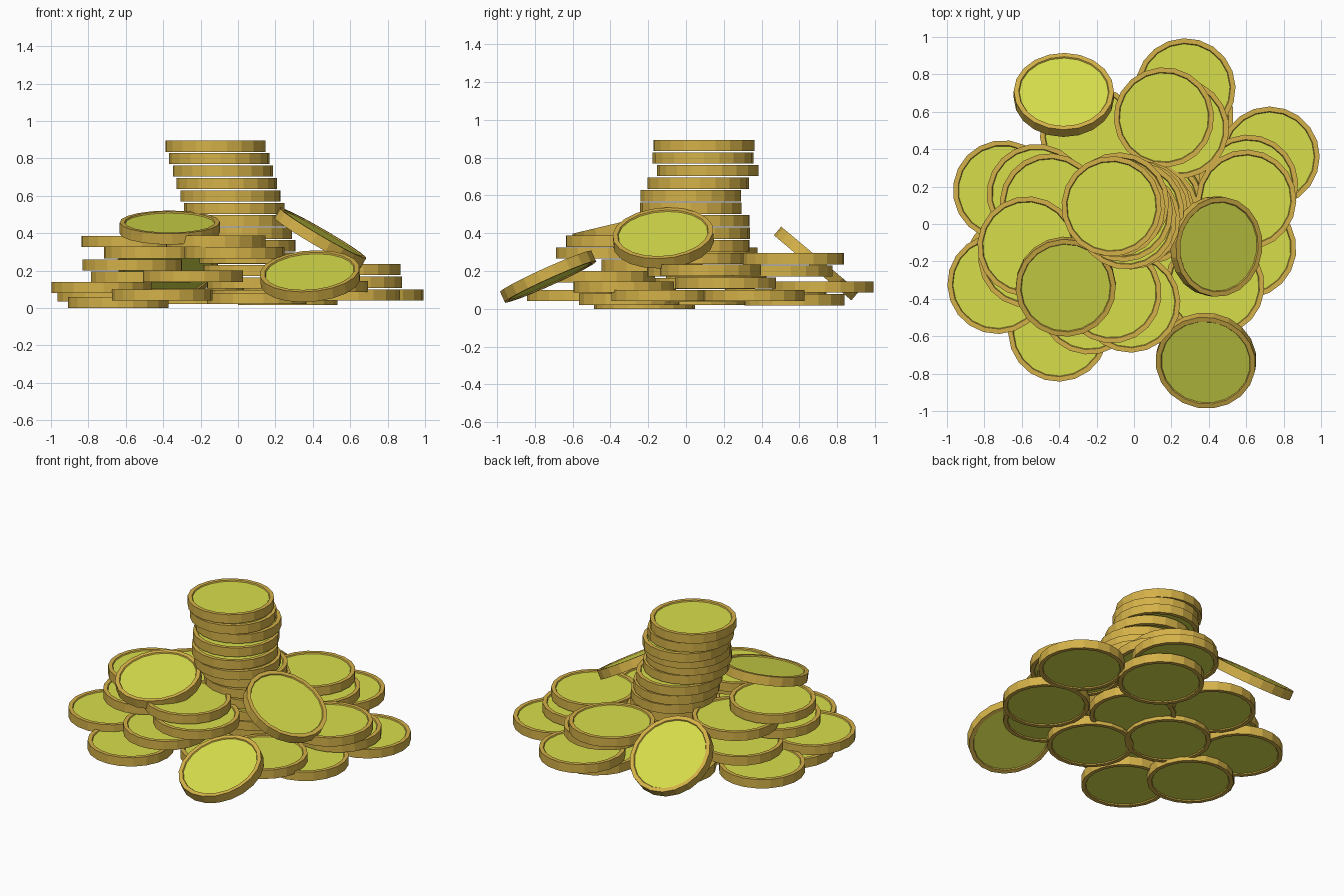
import bpy, bmesh, math, random
from mathutils import Vector, Matrix

if "Cube" in bpy.data.objects:
    bpy.data.objects.remove(bpy.data.objects["Cube"])

random.seed(4)
R, T, SIDES = 0.268, 0.06, 20


def material(name, rgb):
    m = bpy.data.materials.new(name)
    m.diffuse_color = (*rgb, 1)
    m.use_nodes = True
    m.node_tree.nodes["Principled BSDF"].inputs["Base Color"].default_value = m.diffuse_color
    return m


rim_gold = material("rim gold", (0.66, 0.44, 0.065))
face_yellow = material("face yellow", (0.68, 0.73, 0.07))


# One coin: a low-poly disc with a raised rim and sunken faces on both sides
def coin_mesh():
    bm = bmesh.new()
    h = T / 2
    profile = [(R - 0.03, -h + 0.007), (R - 0.026, -h), (R, -h),
               (R, h), (R - 0.026, h), (R - 0.03, h - 0.007)]
    rings = []
    for r, z in profile:
        rings.append([bm.verts.new((r * math.cos(2 * math.pi * i / SIDES),
                                    r * math.sin(2 * math.pi * i / SIDES), z))
                      for i in range(SIDES)])
    for a, b in zip(rings, rings[1:]):
        for i in range(SIDES):
            j = (i + 1) % SIDES
            bm.faces.new((a[i], a[j], b[j], b[i]))
    top = bm.faces.new(rings[-1])
    bottom = bm.faces.new(rings[0][::-1])
    top.material_index = bottom.material_index = 1
    bmesh.ops.recalc_face_normals(bm, faces=bm.faces)
    me = bpy.data.meshes.new("coin")
    bm.to_mesh(me)
    bm.free()
    me.materials.append(rim_gold)
    me.materials.append(face_yellow)
    return me


MESH = coin_mesh()


# Place a coin by its centre and the direction its face looks
def coin(name, x, y, z, normal=(0, 0, 1)):
    ob = bpy.data.objects.new(name, MESH)
    bpy.context.collection.objects.link(ob)
    tilt = Vector((0, 0, 1)).rotation_difference(Vector(normal).normalized())
    spin = Matrix.Rotation(random.uniform(0, math.tau), 4, 'Z')
    ob.matrix_world = Matrix.Translation((x, y, z)) @ tilt.to_matrix().to_4x4() @ spin


# Tall leaning stack, from the top coin down
stack_y = [0.095, 0.09, 0.115, 0.065, 0.025, 0.025, 0.07, 0.07, 0.07, 0.05, 0.06, 0.10, 0.13]
for i, y in enumerate(stack_y):
    coin("stack_coin", -0.12 + 0.02 * i, y, 0.865 - 0.0665 * i)

# Flat coins lying around the stack (x, y, middle height)
flat = [
    # back
    (0.275, 0.725, 0.115), (0.16, 0.57, 0.265), (0.24, 0.51, 0.20),
    (0.265, 0.575, 0.047), (-0.235, 0.475, 0.075),
    # right
    (0.725, 0.36, 0.07), (0.60, 0.13, 0.205), (0.61, 0.21, 0.137),
    (0.60, -0.13, 0.07), (0.43, -0.33, 0.115),
    # front
    (-0.02, -0.42, 0.295), (-0.12, -0.37, 0.357), (-0.24, -0.43, 0.17),
    (-0.405, -0.575, 0.07), (0.10, -0.30, 0.05),
    # left
    (-0.73, -0.32, 0.11), (-0.70, 0.18, 0.065), (-0.52, 0.16, 0.165),
    (-0.45, 0.11, 0.295), (-0.57, -0.12, 0.355), (-0.565, -0.18, 0.23),
    (-0.64, -0.22, 0.03), (-0.23, 0.05, 0.05),
]
for x, y, z in flat:
    coin("flat_coin", x, y, z)

# Coins leaning on the pile
coin("leaning_coin_front_left", -0.365, -0.335, 0.43, (0.0, -0.23, 0.97))
coin("leaning_coin_front", 0.385, -0.73, 0.17, (-0.07, -0.41, 0.91))
coin("leaning_coin_right", 0.44, -0.12, 0.375, (0.50, -0.07, 0.86))
coin("leaning_coin_back", -0.375, 0.69, 0.24, (0.0, 0.643, 0.766))
